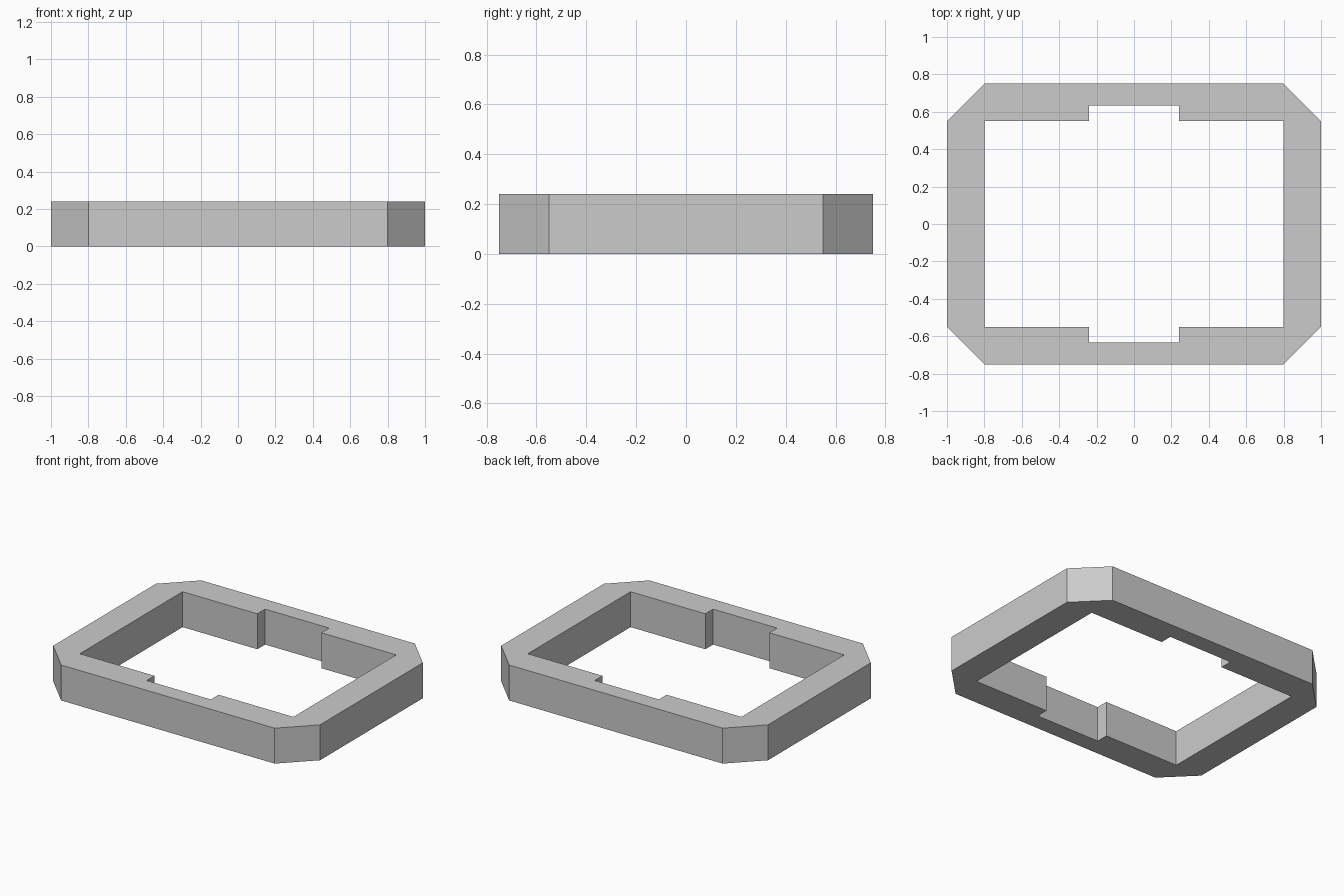
import bpy
import bmesh

HEIGHT = 0.24

cube = bpy.data.objects.get("Cube")
if cube:
    bpy.data.objects.remove(cube, do_unlink=True)


def mirrored_loop(quarter):
    """Mirror a first-quadrant outline (from +x towards +y) into a closed loop."""
    half = quarter + [(-x, y) for x, y in reversed(quarter)]
    return half + [(-x, -y) for x, y in half]


def add_outline(bm, points):
    verts = [bm.verts.new((x, y, 0)) for x, y in points]
    for a, b in zip(verts, verts[1:] + verts[:1]):
        bm.edges.new((a, b))


# Chamfered outer outline, inner opening with a notch in each long side
outer = mirrored_loop([(1, 0.55), (0.8, 0.75)])
inner = mirrored_loop([(0.8, 0.55), (0.24, 0.55), (0.24, 0.633)])

# Fill between the outlines and raise the ring
bm = bmesh.new()
add_outline(bm, outer)
add_outline(bm, inner)
bmesh.ops.triangle_fill(bm, use_beauty=True, edges=bm.edges[:])
raised = bmesh.ops.extrude_face_region(bm, geom=bm.faces[:], use_keep_orig=True)
top = [v for v in raised["geom"] if isinstance(v, bmesh.types.BMVert)]
bmesh.ops.translate(bm, verts=top, vec=(0, 0, HEIGHT))
bmesh.ops.recalc_face_normals(bm, faces=bm.faces[:])
mesh = bpy.data.meshes.new("frame_ring")
bm.to_mesh(mesh)
bm.free()

# Plain grey finish
grey = bpy.data.materials.new("light_grey")
grey.use_nodes = True
colour = (0.6, 0.6, 0.6, 1)
grey.diffuse_color = colour
grey.node_tree.nodes["Principled BSDF"].inputs["Base Color"].default_value = colour
mesh.materials.append(grey)

frame = bpy.data.objects.new("frame_ring", mesh)
bpy.context.collection.objects.link(frame)
